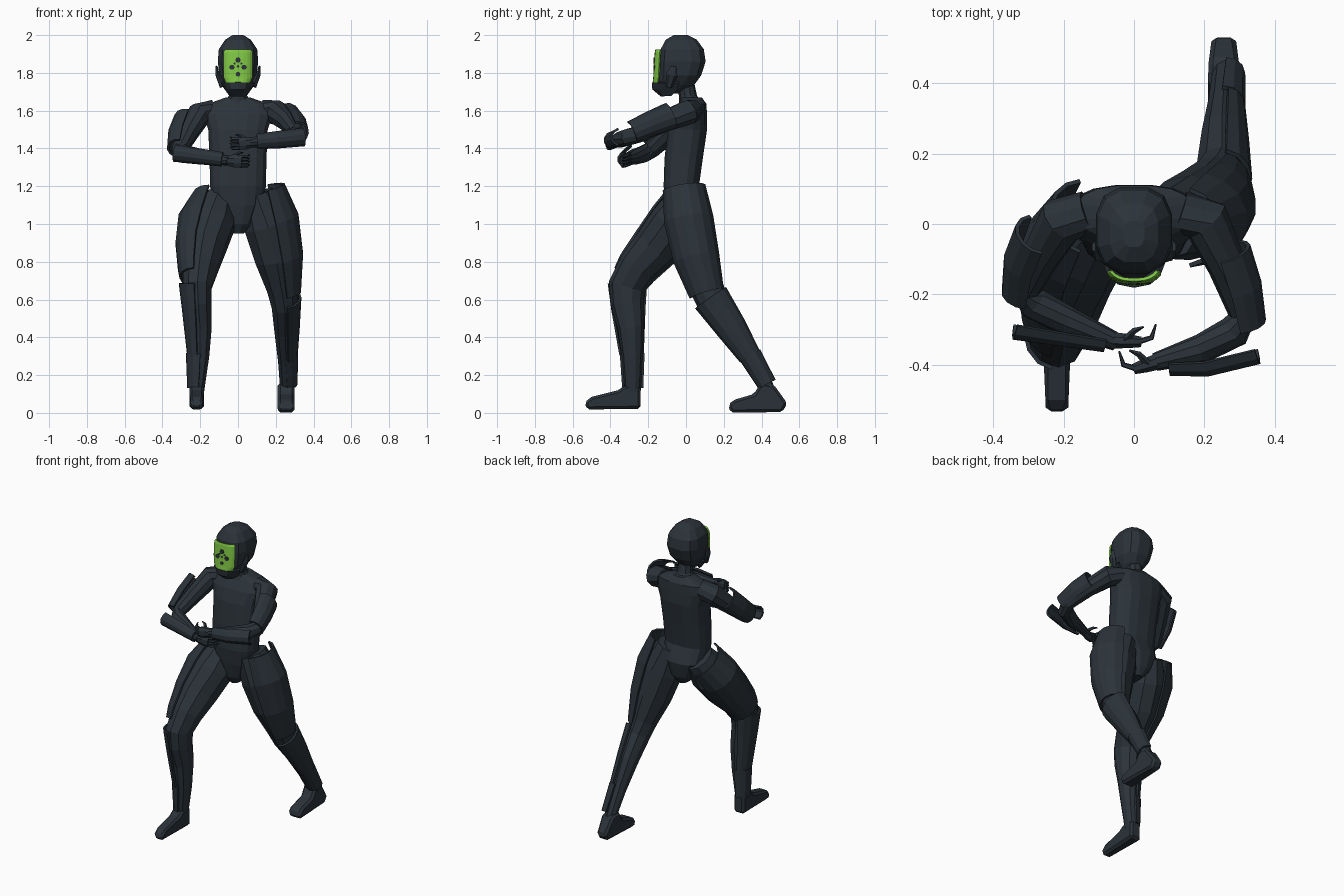
import bpy, bmesh, math
from mathutils import Vector as V

def material(name, rgb):
    m = bpy.data.materials.new(name)
    m.diffuse_color = (*rgb, 1)
    return m

SUIT = material("charcoal suit", (0.024, 0.033, 0.042))
GREEN = material("green visor", (0.22, 0.58, 0.06))
X, Y, Z = V((1, 0, 0)), V((0, 1, 0)), V((0, 0, 1))

def finish(name, bm, mat):
    bmesh.ops.recalc_face_normals(bm, faces=bm.faces)
    me = bpy.data.meshes.new(name)
    bm.to_mesh(me)
    bm.free()
    me.materials.append(mat)
    ob = bpy.data.objects.new(name, me)
    bpy.context.collection.objects.link(ob)
    return ob

def tube(name, rings, ref, axis=None, arc=360, n=10, p=2.0, mat=SUIT, thick=0.012):
    """Loft rings (x, y, z, radius along ref, radius across); arc < 360 gives a plate."""
    ref = V(ref)
    pts = [V(r[:3]) for r in rings]
    full = arc >= 360
    bm = bmesh.new()
    rows = []
    for k, r in enumerate(rings):
        d = axis or (pts[min(k + 1, len(pts) - 1)] - pts[max(k - 1, 0)]).normalized()
        u = (ref - d * ref.dot(d)).normalized()
        v = d.cross(u)
        row = []
        for j in range(n if full else n + 1):
            a = math.radians(arc * j / n + (180 / n if full else -arc / 2))
            c, s = math.cos(a), math.sin(a)
            c = math.copysign(abs(c) ** (2 / p), c)
            s = math.copysign(abs(s) ** (2 / p), s)
            row.append(bm.verts.new(pts[k] + u * r[3] * c + v * r[4] * s))
        rows.append(row)
    for a, b in zip(rows, rows[1:]):
        for j in range(n):
            i = (j + 1) % len(a)
            bm.faces.new((a[j], a[i], b[i], b[j]))
    if full:
        bm.faces.new(rows[0])
        bm.faces.new(rows[-1])
    ob = finish(name, bm, mat)
    if not full:
        mod = ob.modifiers.new("thickness", "SOLIDIFY")
        mod.thickness, mod.offset = thick, 0
    return ob

def foot(name, profile, x0, x1, pinch):
    """Side profile (y, z) extruded across x, narrowed at the points that pinch selects."""
    bm = bmesh.new()
    f = bm.faces.new([bm.verts.new((x0, y, z)) for y, z in profile])
    g = bmesh.ops.extrude_face_region(bm, geom=[f])["geom"]
    bmesh.ops.translate(bm, vec=(x1 - x0, 0, 0),
                        verts=[e for e in g if isinstance(e, bmesh.types.BMVert)])
    mid = (x0 + x1) / 2
    for v in bm.verts:
        if pinch(v.co.y):
            v.co.x = mid + (v.co.x - mid) * .75
    ob = finish(name, bm, SUIT)
    b = ob.modifiers.new("bevel", "BEVEL")
    b.width, b.segments = 0.014, 1

def hand(side, wrist, end, out):
    w, e, d = V(wrist), V(end), V((out, 0, 0))
    tube(side + "_palm", [(*w, .028, .025), (*w.lerp(e, .5), .037, .022), (*e, .034, .016)],
         Z, n=8)
    for i in range(4):
        b = e + Z * (i - 1.5) * .017
        tube(f"{side}_finger_{i}", [(*(b - d * .01), .009, .009), (*(b + d * .03 + Y * .012), .008, .008),
                                    (*(b + d * .042 + Y * .05 + Z * .01), .003, .003)], Z, n=5)
    b = w.lerp(e, .4) + Z * .02
    tube(side + "_thumb", [(*b, .012, .012), (*(b + d * .03 + Y * .03 + Z * .02), .009, .009),
                           (*(b + d * .055 + Y * .04 + Z * .025), .003, .003)], Y, n=5)

# Torso and neck
tube("torso", [(0, .0, .95, .03, .06), (0, .0, 1.0, .08, .09), (0, 0, 1.1, .135, .11),
               (0, -.025, 1.2, .15, .095), (0, -.012, 1.35, .153, .103), (0, .008, 1.5, .16, .105),
               (0, .02, 1.58, .185, .092), (0, .035, 1.635, .165, .075), (0, .03, 1.67, .065, .055)],
     X, axis=Z, n=16, p=2.6)
tube("neck", [(0, .025, 1.63, .085, .06), (0, .01, 1.68, .05, .048), (0, -.005, 1.76, .046, .046)],
     X, axis=Z)

# Head, jaw guard and ear pieces
tube("helmet", [(0, -.085, 1.69, .035, .045), (0, -.055, 1.735, .07, .1), (0, -.03, 1.785, .1, .112),
                (0, -.018, 1.86, .11, .125), (0, -.02, 1.925, .104, .117), (0, -.025, 1.975, .07, .085),
                (0, -.028, 2.0, .03, .038)], X, axis=Z, n=12, p=2.8)
tube("jaw_guard", [(0, -.085, 1.68, .045, .04), (0, -.06, 1.715, .113, .065), (0, -.055, 1.75, .12, .09)],
     -Y, axis=Z, arc=190, n=8, p=2.5)
for s in (-1, 1):
    tube("ear_piece", [(s * .08, -.09, 1.73, .02, .02), (s * .108, -.075, 1.79, .012, .03),
                       (s * .114, -.065, 1.835, .006, .015)], X, n=6)

# Visor with dark diamond spots
tube("visor", [(0, -.025, 1.75, .147, .085), (0, -.022, 1.775, .147, .1), (0, -.02, 1.85, .145, .102),
               (0, -.02, 1.908, .141, .102), (0, -.02, 1.922, .138, .09)],
     -Y, axis=Z, arc=80, n=8, p=2.8, mat=GREEN, thick=.009)
for x, z, r in [(0, 1.868, .015), (-.032, 1.83, .015), (.032, 1.83, .015), (0, 1.793, .013),
                (0, 1.835, .007), (-.018, 1.85, .006), (.018, 1.85, .006)]:
    y = -.02 - .15 * (1 - abs(x / .1) ** 2.8) ** (1 / 2.8)
    tube("visor_spot", [(x, y + .005, z, r, r), (x, y - .003, z, r, r)], Z, axis=-Y, n=6)

# Legs: left one steps forward, right one stretches back
tube("front_leg", [(-.1, .01, 1.13, .09, .1), (-.14, -.06, 1.01, .13, .13), (-.18, -.155, .88, .12, .125),
                   (-.2, -.255, .77, .098, .107), (-.215, -.312, .67, .08, .1), (-.21, -.312, .58, .073, .088),
                   (-.2, -.292, .45, .064, .07), (-.2, -.285, .3, .05, .055), (-.215, -.282, .11, .037, .042)], X)
tube("back_leg", [(.1, 0, 1.16, .09, .1), (.16, .018, 1.0, .135, .122), (.205, .055, .82, .12, .115),
                  (.235, .11, .66, .085, .09), (.25, .15, .57, .075, .083), (.25, .25, .44, .06, .072),
                  (.255, .345, .28, .045, .05), (.26, .435, .12, .038, .038)], X)

# Curved armour plates on the outer legs
tube("front_thigh_plate", [(-.135, .02, 1.13, .105, .125), (-.165, -.065, 1.01, .15, .135),
                           (-.2, -.16, .88, .128, .13), (-.215, -.26, .765, .1, .11),
                           (-.22, -.29, .715, .085, .1)], -X, arc=160, n=7)
tube("back_thigh_plate", [(.14, -.01, 1.19, .105, .11), (.175, .015, 1.02, .145, .128),
                          (.215, .055, .82, .128, .12), (.245, .11, .63, .085, .09)], X, arc=160, n=7)
tube("front_shin_plate", [(-.22, -.31, .69, .088, .1), (-.215, -.305, .55, .076, .086),
                          (-.208, -.288, .31, .056, .06)], -X, arc=165, n=6)
tube("back_shin_plate", [(.25, .13, .61, .08, .095), (.255, .24, .45, .066, .078),
                         (.26, .338, .3, .05, .056)], X, arc=165, n=6)
tube("front_ankle_plate", [(-.205, -.285, .315, .065, .06), (-.213, -.282, .13, .05, .05)],
     -X, arc=190, n=6)
tube("back_ankle_plate", [(.255, .34, .305, .056, .056), (.265, .43, .15, .045, .045)],
     X, arc=190, n=6)

# Feet
foot("front_foot", [(-.24, .022), (-.525, .018), (-.537, .055), (-.5, .085), (-.36, .12), (-.325, .145),
                    (-.24, .145)], -.258, -.18, lambda y: y < -.52)
foot("back_foot", [(.51, .004), (.235, .002), (.224, .04), (.25, .068), (.36, .1), (.395, .16),
                   (.465, .15), (.536, .05)], .21, .3, lambda y: y > .5)

# Arms
tube("left_arm", [(-.13, .035, 1.6, .06, .06), (-.205, .01, 1.58, .066, .07), (-.26, -.085, 1.485, .054, .056),
                  (-.308, -.18, 1.395, .043, .047), (-.285, -.225, 1.37, .045, .05),
                  (-.19, -.275, 1.355, .042, .042), (-.05, -.335, 1.335, .026, .026)], (-1, -.3, 1))
tube("right_arm", [(.13, .035, 1.6, .06, .06), (.205, .01, 1.59, .066, .07), (.265, -.12, 1.54, .054, .056),
                   (.312, -.25, 1.475, .043, .047), (.285, -.305, 1.46, .045, .05),
                   (.19, -.355, 1.445, .042, .042), (.06, -.392, 1.43, .026, .026)], (1, -.3, 1))
tube("left_upper_arm_plate", [(-.27, -.03, 1.555, .064, .072), (-.3, -.11, 1.475, .066, .068),
                              (-.315, -.2, 1.4, .056, .058)], (-1, 0, .35), arc=165, n=6)
tube("right_upper_arm_plate", [(.262, -.08, 1.57, .064, .072), (.292, -.18, 1.53, .066, .066),
                               (.315, -.285, 1.485, .055, .058)], (1, 0, .4), arc=165, n=6)
tube("left_bracer", [(-.335, -.275, 1.375, .05, .042), (-.08, -.32, 1.342, .04, .034)],
     -Y, arc=150, n=5)
tube("right_bracer", [(.345, -.345, 1.46, .05, .045), (.2, -.38, 1.445, .05, .042),
                      (.1, -.387, 1.437, .04, .036)], -Y, arc=150, n=5)

# Hands with clawed fingers
hand("left", (-.06, -.33, 1.336), (.02, -.335, 1.332), 1)
hand("right", (.07, -.39, 1.43), (0, -.412, 1.425), -1)
